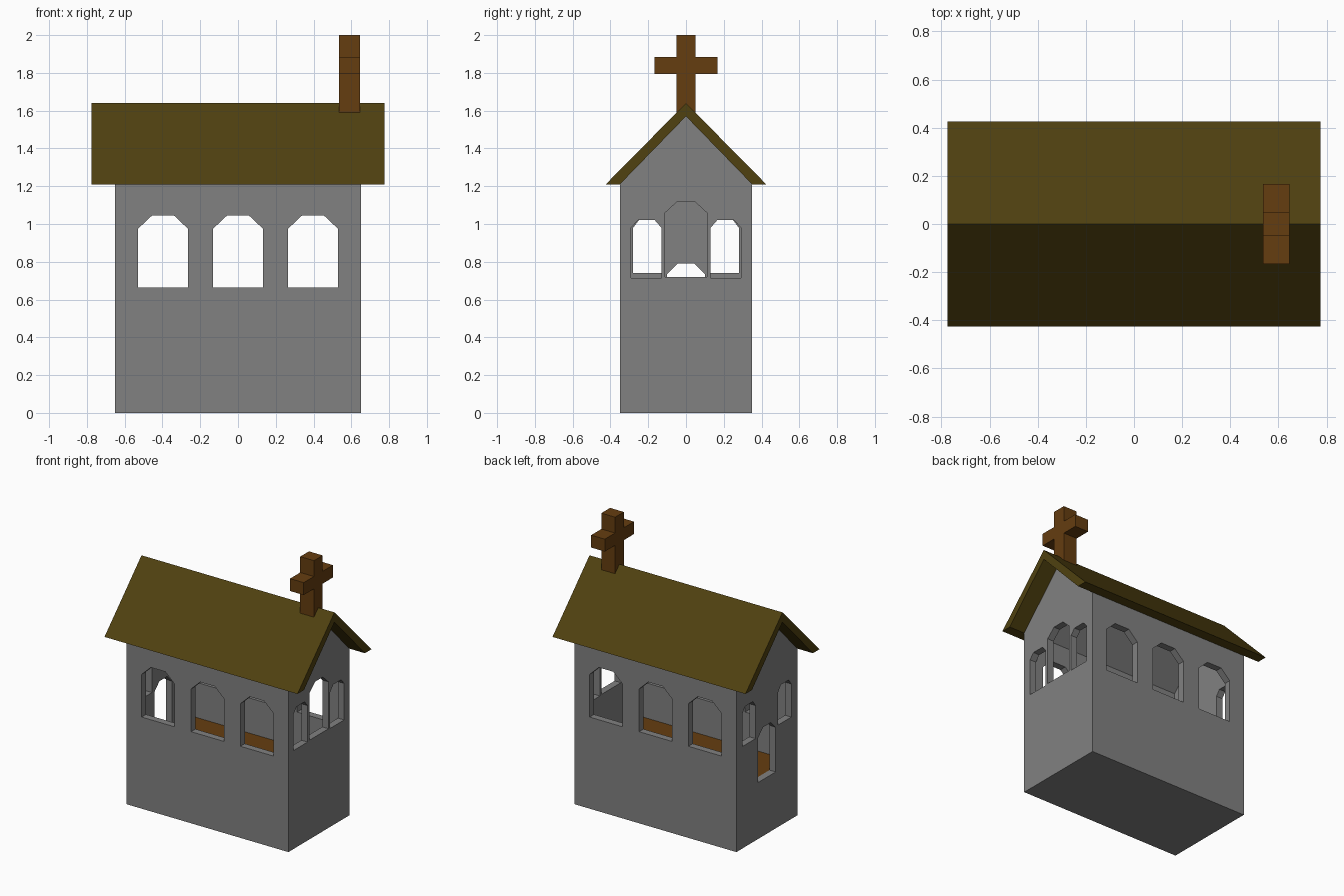
import bpy, bmesh

if "Cube" in bpy.data.objects:
    bpy.data.objects.remove(bpy.data.objects["Cube"])


def material(name, rgb):
    m = bpy.data.materials.new(name)
    m.diffuse_color = (*rgb, 1)
    m.use_nodes = True
    m.node_tree.nodes["Principled BSDF"].inputs["Base Color"].default_value = m.diffuse_color
    return m


STONE = material("grey stone", (0.22, 0.22, 0.22))
OLIVE = material("olive roof", (0.08, 0.053, 0.005))
WOOD = material("brown wood", (0.13, 0.047, 0.005))


def prism(name, profile, axis, lo, hi, mat):
    """Extrude a (horizontal, z) profile along x or y from lo to hi."""
    bm = bmesh.new()
    rings = []
    for d in (lo, hi):
        rings.append([bm.verts.new((d, u, z) if axis == 'x' else (u, d, z))
                      for u, z in profile])
    a, b = rings
    n = len(profile)
    bm.faces.new(a)
    bm.faces.new(b[::-1])
    for i in range(n):
        j = (i + 1) % n
        bm.faces.new((a[j], a[i], b[i], b[j]))
    bmesh.ops.recalc_face_normals(bm, faces=bm.faces)
    me = bpy.data.meshes.new(name)
    bm.to_mesh(me)
    bm.free()
    me.materials.append(mat)
    ob = bpy.data.objects.new(name, me)
    bpy.context.collection.objects.link(ob)
    return ob


def arch(c, half, z0, z1, top_half, drop):
    """Opening with a chamfered top."""
    return [(c - half, z0), (c + half, z0), (c + half, z1 - drop),
            (c + top_half, z1), (c - top_half, z1), (c - half, z1 - drop)]


def house(half, z0, eave, apex):
    return [(-half, z0), (half, z0), (half, eave), (0, apex), (-half, eave)]


def cut(target, cutter):
    cutter.hide_render = True
    mod = target.modifiers.new("cut", 'BOOLEAN')
    mod.operation = 'DIFFERENCE'
    mod.solver = 'EXACT'
    mod.object = cutter
    bpy.context.view_layer.objects.active = target
    bpy.ops.object.modifier_apply(modifier=mod.name)
    bpy.data.objects.remove(cutter)


# gabled stone walls, hollow above the floor
walls = prism("walls", house(0.35, 0, 1.21, 1.57), 'x', -0.65, 0.65, STONE)
cut(walls, prism("cavity", house(0.30, 0.40, 1.19, 1.50), 'x', -0.60, 0.60, STONE))

# three windows through both long sides
for x in (-0.397, 0, 0.397):
    cut(walls, prism("side_window", arch(x, 0.132, 0.665, 1.045, 0.058, 0.07),
                     'y', -0.5, 0.5, STONE))

# end windows, a tall opening on the right, a low doorway on the left
for y in (-0.21, 0.21):
    cut(walls, prism("right_window", arch(y, 0.08, 0.715, 1.02, 0.045, 0.04),
                     'x', 0.55, 0.75, STONE))
    cut(walls, prism("left_window", arch(y - 0.005 * (1 if y > 0 else -1), 0.075, 0.74, 1.02, 0.045, 0.04),
                     'x', -0.75, -0.55, STONE))
cut(walls, prism("right_opening", arch(0, 0.11, 0.72, 1.12, 0.045, 0.06),
                 'x', 0.55, 0.75, STONE))
cut(walls, prism("left_doorway", arch(0, 0.10, 0.41, 0.79, 0.045, 0.055),
                 'x', -0.75, -0.55, STONE))

# wooden floor inside
prism("floor", [(-0.3, 0.40), (0.3, 0.40), (0.3, 0.41), (-0.3, 0.41)],
      'x', -0.60, 0.60, WOOD)

# pitched roof
prism("roof", [(-0.425, 1.21), (-0.35, 1.21), (0, 1.57), (0.35, 1.21),
               (0.425, 1.21), (0, 1.64)], 'x', -0.775, 0.775, OLIVE)

# ridge cross
right = [(0.05, 1.585), (0.05, 1.795), (0.167, 1.795), (0.167, 1.885),
         (0.05, 1.885), (0.05, 2.0)]
prism("roof_cross", right + [(-y, z) for y, z in reversed(right)],
      'x', 0.535, 0.645, WOOD)
